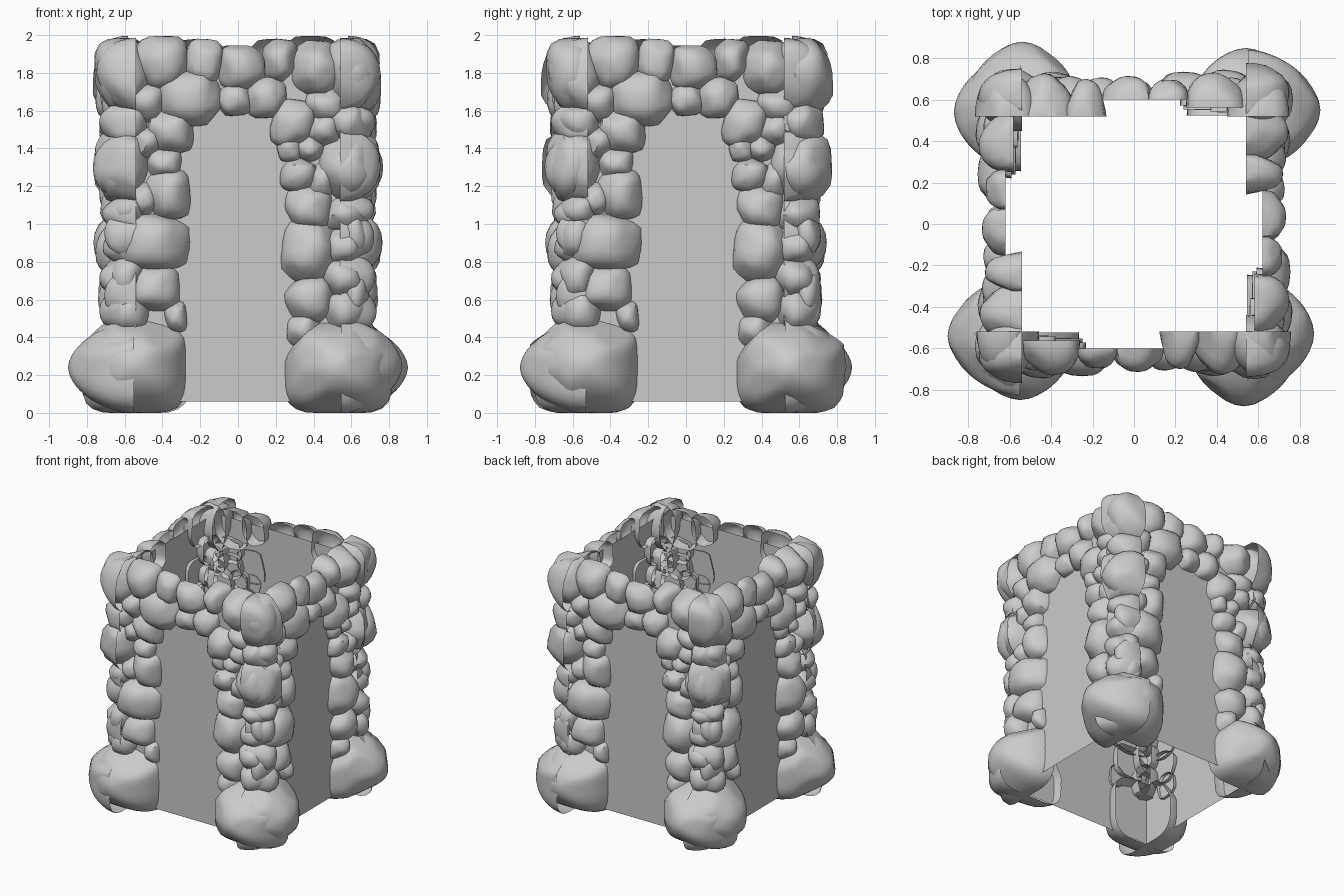
import bpy, bmesh, math, random
from mathutils import Matrix, Vector

random.seed(7)
cube = bpy.data.objects.get("Cube")
if cube:
    bpy.data.objects.remove(cube, do_unlink=True)

# One grey stone colour
stone_grey = bpy.data.materials.new("stone grey")
stone_grey.use_nodes = True
colour = (0.6, 0.6, 0.6, 1)
stone_grey.diffuse_color = colour
for node in stone_grey.node_tree.nodes:
    if node.type == 'BSDF_PRINCIPLED':
        node.inputs["Base Color"].default_value = colour

# Stones of one wall: centre x, centre z, half width, half height
left_pillar = [
    (-.33, .51, .055, .08), (-.45, .66, .135, .12), (-.44, .9, .175, .155),
    (-.37, 1.16, .11, .13), (-.39, 1.32, .09, .08), (-.36, 1.49, .12, .11),
    (-.5, 1.13, .08, .09),
]
right_pillar = [
    (.35, .44, .085, .09), (.38, .6, .125, .12), (.38, .85, .14, .16),
    (.37, 1.09, .115, .11), (.32, 1.26, .09, .085), (.27, 1.4, .06, .065),
    (.29, 1.53, .11, .12), (.38, 1.4, .07, .07),
]
arch = [
    (-.25, 1.66, .155, .14), (-.4, 1.85, .135, .135), (-.18, 1.85, .09, .12),
    (.02, 1.83, .115, .11), (-.02, 1.66, .085, .08), (.15, 1.67, .1, .1),
    (.22, 1.86, .09, .11), (.42, 1.82, .13, .14),
]
corners = [
    (-.61, 1.79, .14, .18), (-.48, 1.64, .1, .1), (-.59, 1.54, .11, .1),
    (-.61, 1.31, .14, .18), (-.48, 1.43, .08, .08), (-.58, 1.08, .1, .09),
    (-.6, .93, .09, .13), (-.59, .72, .1, .12), (-.58, .54, .11, .12),
    (.61, 1.79, .135, .18), (.46, 1.63, .11, .09), (.59, 1.54, .11, .11),
    (.45, 1.5, .09, .09), (.58, 1.3, .16, .17), (.45, 1.23, .07, .1),
    (.57, 1.05, .11, .09), (.56, .88, .1, .1), (.62, .95, .07, .12),
    (.56, .71, .11, .11), (.57, .54, .11, .12), (.62, .62, .07, .13),
]
bases = [(-.55, .25, .28, .25), (.53, .24, .285, .24)]


def add_stone(bm, x, z, half_w, half_h, is_base):
    """A hollow, chipped boulder, open towards the inside of the wall."""
    stone = bmesh.new()
    bmesh.ops.create_icosphere(stone, subdivisions=4 if is_base else 3, radius=1)
    chips = [Vector((random.uniform(-1, 1), random.uniform(-1, 0),
                     random.uniform(-1, 1))).normalized() for _ in range(8)]
    bulge = 1.75 if is_base else 2.2
    for v in stone.verts:
        # boxy outline with a domed face
        outline = math.sqrt(math.sqrt(v.co.x ** 4 + v.co.z ** 4))
        v.co /= (outline ** bulge + abs(v.co.y) ** bulge) ** (1 / bulge)
        # flattened chips
        for direction in chips:
            over = v.co.dot(direction) - .93
            if over > 0:
                v.co -= direction * over * .85
    bmesh.ops.bisect_plane(stone, geom=stone.verts[:] + stone.edges[:] + stone.faces[:],
                           plane_co=(0, 0, 0), plane_no=(0, 1, 0), clear_outer=True)

    # stones near the corners and along the rim reach further inwards
    inset = min(max(.25 * (abs(x) - .25), 0), .08)
    if z > 1.75 and x > .1:
        inset = .08
    if is_base:
        proud = .25 if x < 0 else .28
    else:
        proud = .04 + .68 * min(half_w, half_h)
    grow = 1.02 if is_base else 1.08
    tilt = Matrix.Rotation(0 if is_base else random.uniform(-.12, .12), 4, 'Y')
    size = Matrix.Diagonal((half_w * grow, proud + inset, half_h * grow, 1))
    stone.transform(Matrix.Translation((x, inset, z)) @ tilt @ size)
    # nothing sinks below the ground or rises over the rim
    for v in stone.verts:
        v.co.z = min(max(v.co.z, 0), 2)
    part = bpy.data.meshes.new("stone")
    stone.to_mesh(part)
    stone.free()
    bm.from_mesh(part)
    bpy.data.meshes.remove(part)


def stone_mesh(name, stones):
    bm = bmesh.new()
    for s in stones:
        add_stone(bm, *s, stones is bases)
    mesh = bpy.data.meshes.new(name)
    bm.to_mesh(mesh)
    bm.free()
    mesh.materials.append(stone_grey)
    return mesh


def place(name, mesh, matrix):
    obj = bpy.data.objects.new(name, mesh)
    obj.matrix_world = matrix
    bpy.context.collection.objects.link(obj)
    return obj


groups = {"left_pillar": left_pillar, "right_pillar": right_pillar, "arch_stones": arch,
          "corner_stones": corners, "base_stones": bases}
meshes = {name: stone_mesh(name, stones) for name, stones in groups.items()}
smoothed = set()

# Four matching walls: name, distance from centre, half width, sideways shift
walls = [("front", .6, .62, 0), ("right", .62, .6, .02),
         ("back", .6, .62, .01), ("left", .62, .6, .01)]
for i, (side, distance, half, shift) in enumerate(walls):
    turn = Matrix.Rotation(i * math.pi / 2, 4, 'Z')
    matrix = turn @ Matrix.Translation((shift, -distance, 0))
    for name, mesh in meshes.items():
        obj = place(side + "_" + name, mesh, matrix)
        if name not in smoothed:
            smoothed.add(name)
            bpy.ops.object.select_all(action='DESELECT')
            obj.select_set(True)
            bpy.context.view_layer.objects.active = obj
            bpy.ops.object.shade_smooth_by_angle(angle=math.radians(40))

    # Thin flat panel filling the archway
    panel = bpy.data.meshes.new(side + "_panel")
    bm = bmesh.new()
    low, high = .06, 1.87
    bm.faces.new([bm.verts.new(p) for p in
                  ((-half, 0, low), (half, 0, low), (half, 0, high), (-half, 0, high))])
    bm.to_mesh(panel)
    bm.free()
    panel.materials.append(stone_grey)
    place(side + "_panel", panel, turn @ Matrix.Translation((0, -distance, 0)))
